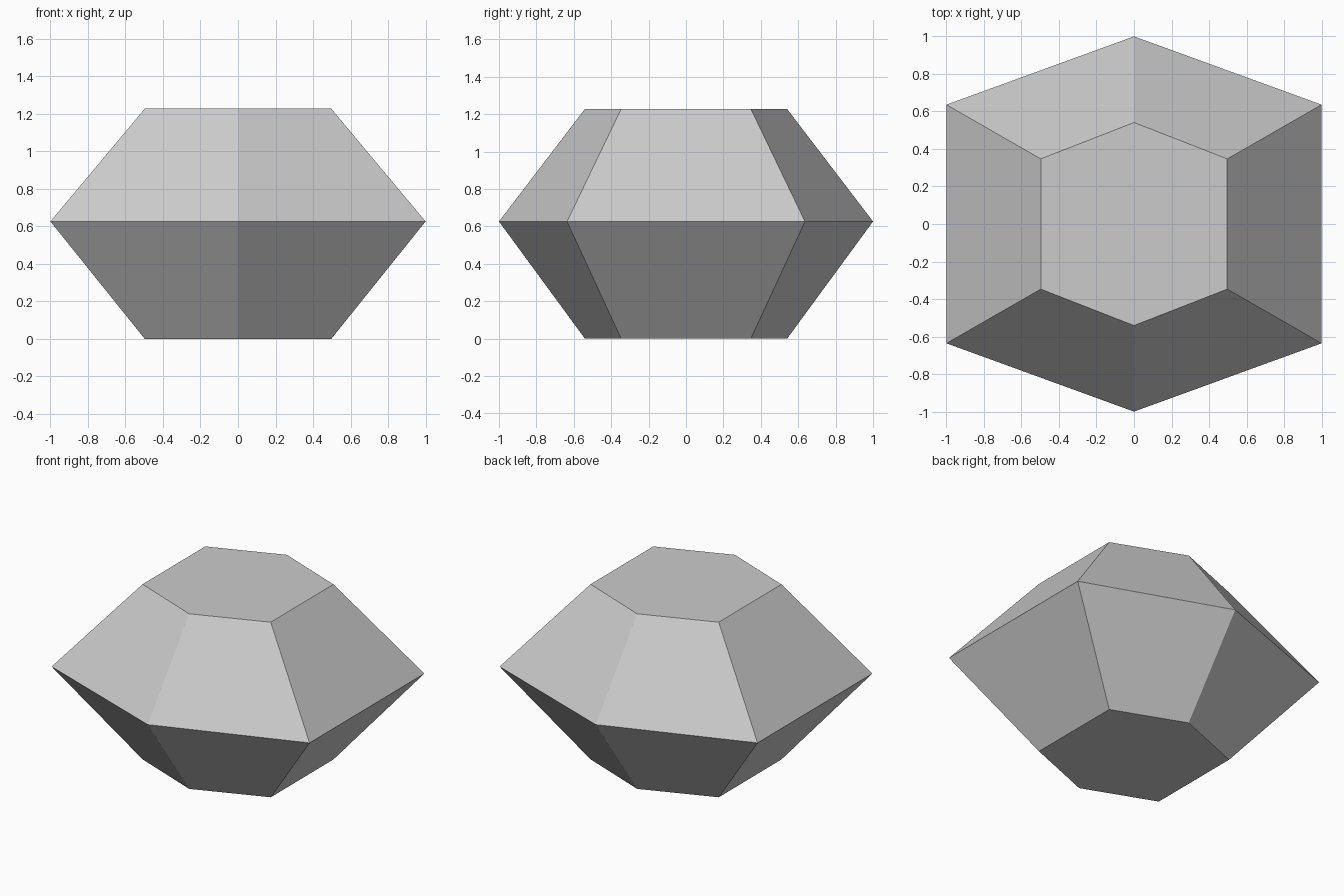
import bpy
import bmesh

cube = bpy.data.objects.get("Cube")
if cube:
    bpy.data.objects.remove(cube, do_unlink=True)

# Plain grey for the whole stone
grey = bpy.data.materials.new("light_grey")
grey.use_nodes = True
colour = (0.6, 0.6, 0.6, 1)
grey.diffuse_color = colour
grey.node_tree.nodes["Principled BSDF"].inputs["Base Color"].default_value = colour


def ring(bm, half_width, tip, shoulder, z):
    """Six-sided outline with points to the front and back."""
    outline = [(0, -tip), (half_width, -shoulder), (half_width, shoulder),
               (0, tip), (-half_width, shoulder), (-half_width, -shoulder)]
    return [bm.verts.new((x, y, z)) for x, y in outline]


# Faceted gem: flat base, wide girdle, flat table
bm = bmesh.new()
base = ring(bm, 0.497, 0.541, 0.347, 0)
girdle = ring(bm, 1, 1, 0.636, 0.626)
table = ring(bm, 0.497, 0.541, 0.347, 1.227)

for low, high in ((base, girdle), (girdle, table)):
    for i in range(6):
        j = (i + 1) % 6
        bm.faces.new((low[i], low[j], high[j], high[i]))
bm.faces.new(base[::-1])
bm.faces.new(table)
bmesh.ops.recalc_face_normals(bm, faces=bm.faces)

mesh = bpy.data.meshes.new("faceted_gem")
bm.to_mesh(mesh)
bm.free()
mesh.materials.append(grey)
gem = bpy.data.objects.new("faceted_gem", mesh)
bpy.context.collection.objects.link(gem)
